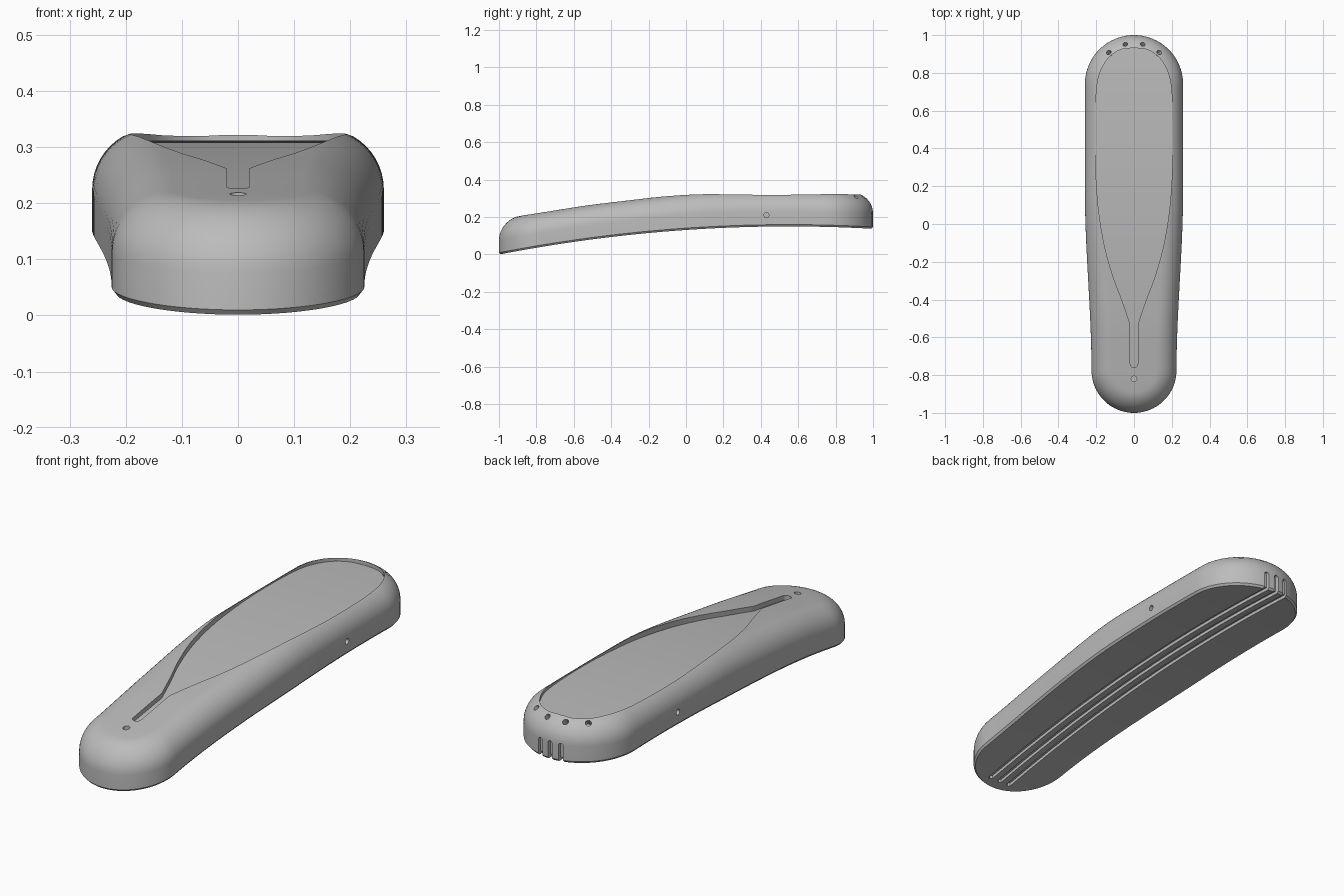
import bpy, bmesh, math
from mathutils import Vector, Matrix

if "Cube" in bpy.data.objects:
    bpy.data.objects.remove(bpy.data.objects["Cube"])

grey = bpy.data.materials.new("plain grey")
grey.use_nodes = True
colour = (0.5, 0.5, 0.5, 1)
grey.diffuse_color = colour
grey.node_tree.nodes["Principled BSDF"].inputs["Base Color"].default_value = colour


def spline(pts, n=10):
    """Smooth curve through 2D points."""
    p = [Vector(q) for q in pts]
    p = [2 * p[0] - p[1]] + p + [2 * p[-1] - p[-2]]
    out = []
    for a, b, c, d in zip(p, p[1:], p[2:], p[3:]):
        for i in range(n):
            u = i / n
            out.append(0.5 * (2 * b + (c - a) * u + (2 * a - 5 * b + 4 * c - d) * u**2
                              + (3 * b - a - 3 * c + d) * u**3))
    return out + [p[-2]]


crest = spline([(-1, .187), (-.88, .207), (-.76, .226), (-.53, .262), (-.3, .29), (-.1, .313),
                (.05, .327), (.2, .333), (.6, .334), (1, .329)])


def top_z(y):
    for a, b in zip(crest, crest[1:]):
        if y <= b.x:
            return a.y + (b.y - a.y) * (y - a.x) / (b.x - a.x)
    return crest[-1].y


def base_z(y):
    return 0.15 - 0.0625 * (y - 0.55) ** 2


def make_object(name, bm):
    bmesh.ops.recalc_face_normals(bm, faces=bm.faces)
    mesh = bpy.data.meshes.new(name)
    bm.to_mesh(mesh)
    bm.free()
    mesh.materials.append(grey)
    ob = bpy.data.objects.new(name, mesh)
    bpy.context.collection.objects.link(ob)
    return ob


def loft(name, half, rings, cx=0):
    """Stack mirrored copies of a half outline; each ring is (inset, height function)."""
    bm = bmesh.new()
    n = len(half)
    loops = []
    for inset, height in rings:
        right, left = [], []
        for i, p in enumerate(half):
            t = (half[min(i + 1, n - 1)] - half[max(i - 1, 0)]).normalized()
            end = i in (0, n - 1)
            normal = Vector((0, 1 if i == 0 else -1)) if end else Vector((-t.y, t.x))
            q = p + normal * inset
            z = height(q.y)
            right.append(bm.verts.new((cx + q.x, q.y, z)))
            left.append(right[-1] if end else bm.verts.new((cx - q.x, q.y, z)))
        loops.append((right, left))
    for (r0, l0), (r1, l1) in zip(loops, loops[1:]):
        for a, b in ((r0, r1), (l0, l1)):
            for i in range(n - 1):
                bm.faces.new((a[i], a[i + 1], b[i + 1], b[i]))
    for r, l in (loops[0], loops[-1]):
        for i in range(n - 1):
            bm.faces.new(list(dict.fromkeys((r[i], r[i + 1], l[i + 1], l[i]))))
    return make_object(name, bm)


def rod(name, centre, axis, radius, length):
    bm = bmesh.new()
    turn = Vector((0, 0, 1)).rotation_difference(Vector(axis)).to_matrix().to_4x4()
    bmesh.ops.create_cone(bm, cap_ends=True, segments=20, radius1=radius, radius2=radius,
                          depth=length, matrix=Matrix.Translation(centre) @ turn)
    return make_object(name, bm)


def box(name, centre, size):
    bm = bmesh.new()
    bmesh.ops.create_cube(bm, size=1, matrix=Matrix.Translation(centre) @ Matrix.Diagonal((*size, 1)))
    return make_object(name, bm)


# Body outline: round front end, gently widening sides, larger round back end
front_r, back_r, steps = 0.225, 0.26, 20
front_y, back_y = front_r - 1, 1 - back_r
outline = []
for i in range(steps):
    a = math.pi / 2 * i / steps
    outline.append(Vector((front_r * math.sin(a), front_y - front_r * math.cos(a))))
for i in range(41):
    y = front_y + (back_y - front_y) * i / 40
    u = min((y - front_y) / 0.95, 1)
    outline.append(Vector((front_r + (back_r - front_r) * u * u * (3 - 2 * u), y)))
for i in range(1, steps + 1):
    a = math.pi / 2 * i / steps
    outline.append(Vector((back_r * math.cos(a), back_y + back_r * math.sin(a))))

# Body: chamfered base, upright wall, rounded shoulder, cambered top
fillet = 0.11
rings = [(0.008, base_z), (0, lambda y: base_z(y) + 0.01)]
for i in range(13):
    a = math.pi / 2 * i / 12
    rings.append((fillet * (1 - math.cos(a)),
                  lambda y, a=a: top_z(y) - fillet * (1 - math.sin(a))))
body = loft("handle_body", outline, rings)

# Recessed tray that tapers into a narrow slot
slot = 0.02
tray_half = [Vector((slot * math.sin(a), -.74 - slot * math.cos(a)))
             for a in (math.pi / 2 * i / 5 for i in range(5))]
tray_half += [Vector((slot, -.74 + .21 * i / 6)) for i in range(6)]
tray_half += spline([(slot, -.53), (.065, -.4), (.11, -.28), (.155, -.12), (.188, .08), (.203, .3),
                     (.206, .5), (.199, .7), (.18, .8), (.135, .88), (.07, .923), (0, .932)], 6)
cutters = [loft("tray_cutter", tray_half, [(0, lambda y: base_z(y) + 0.162), (0, lambda y: 0.5)])]

# Three grooves along the base, turning up the back end
groove = 0.011
groove_half = [Vector((0, -.95))]
groove_half += [Vector((groove, -.945 + 1.985 * i / 40)) for i in range(41)]
groove_half += [Vector((0, 1.045))]
for x in (-0.052, 0, 0.052):
    cutters += [
        loft("groove_cutter", groove_half,
             [(0, lambda y: base_z(y) - 0.05), (0, lambda y: base_z(y) + 0.015)], x),
        box("back_slot_cutter", (x, 1.02, .158), (2 * groove, .08, .112)),
        rod("slot_end_cutter", (x, 1.02, .214), (0, 1, 0), groove, .08)]

# Small holes: front top, both sides, and four tilted vents behind the tray
cutters.append(rod("front_hole_cutter", (0, -.82, .23), (0, 0, 1), .015, .12))
for side in (-1, 1):
    cutters.append(rod("side_hole_cutter", (side * .26, .43, .21), (1, 0, 0), .013, .1))
    for x, y in ((.047, .955), (.135, .91)):
        out = Vector((side * x, y - back_y, 0)).normalized()
        cutters.append(rod("vent_cutter", (side * x, y, .31), out + Vector((0, 0, 1)), .013, .1))

for cutter in cutters:
    cutter.hide_render = True
    mod = body.modifiers.new(cutter.name, "BOOLEAN")
    mod.operation = "DIFFERENCE"
    mod.solver = "EXACT"
    mod.object = cutter

# Bake the cuts and drop the cutters
bpy.context.view_layer.update()
cut = bpy.data.meshes.new_from_object(body.evaluated_get(bpy.context.evaluated_depsgraph_get()))
body.modifiers.clear()
body.data = cut
for cutter in cutters:
    bpy.data.objects.remove(cutter)

bpy.ops.object.select_all(action="DESELECT")
body.select_set(True)
bpy.context.view_layer.objects.active = body
bpy.ops.object.shade_smooth_by_angle(angle=math.radians(30))
